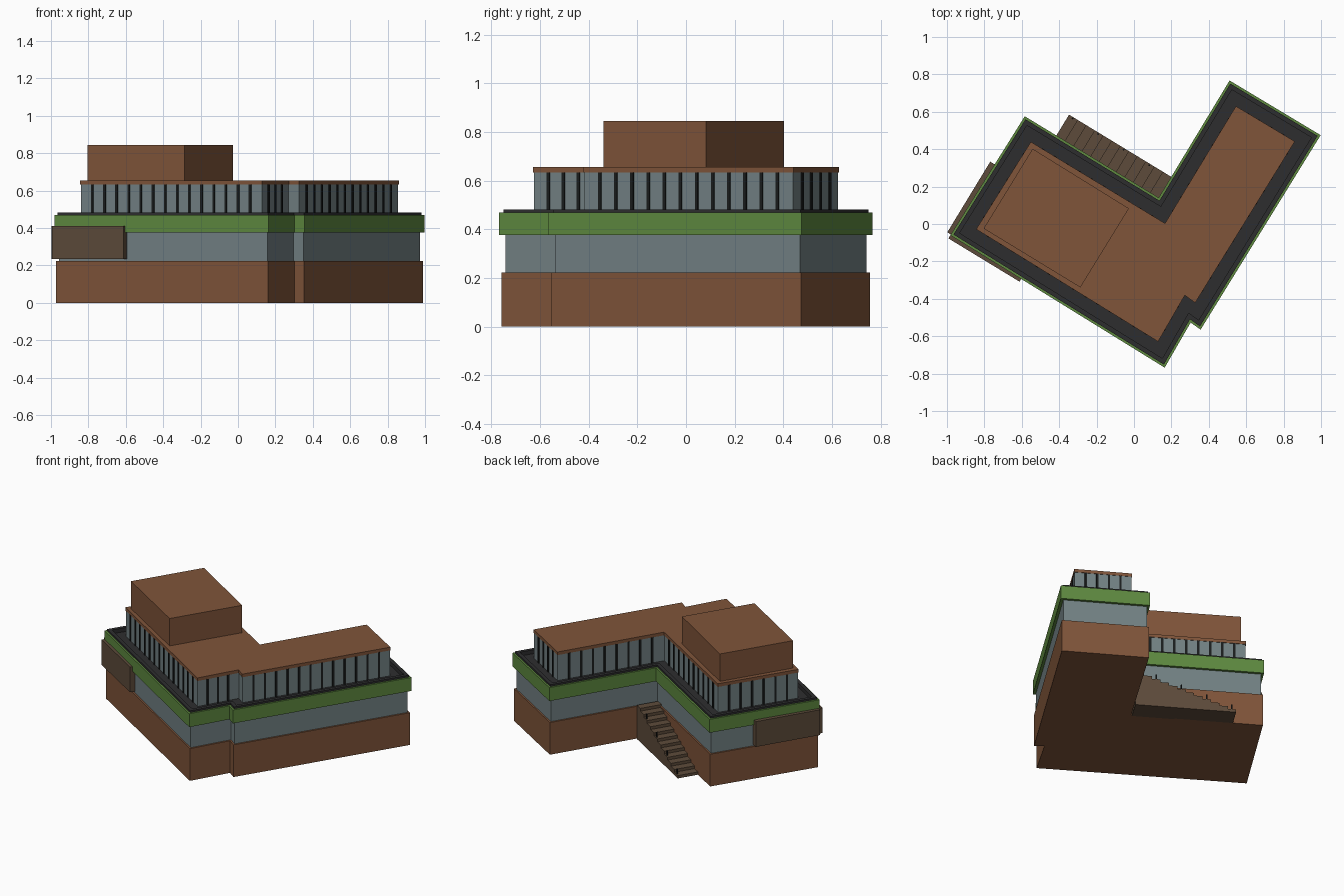
import bpy
import bmesh
import math
from mathutils import Matrix, Vector

if "Cube" in bpy.data.objects:
    bpy.data.objects.remove(bpy.data.objects["Cube"], do_unlink=True)


def material(name, rgb):
    mat = bpy.data.materials.new(name)
    mat.use_nodes = True
    mat.diffuse_color = (*rgb, 1)
    mat.node_tree.nodes["Principled BSDF"].inputs["Base Color"].default_value = (*rgb, 1)
    return mat


BROWN = material("brown cladding", (0.215, 0.09, 0.042))
GREEN = material("green fascia", (0.112, 0.25, 0.05))
GLASS = material("grey glass", (0.17, 0.22, 0.23))
DARK = material("dark terrace", (0.027, 0.027, 0.028))
FRAME = material("black frame", (0.01, 0.012, 0.012))
TIMBER = material("dark timber", (0.11, 0.071, 0.043))


def finish(bm, name, mat):
    bmesh.ops.recalc_face_normals(bm, faces=bm.faces)
    mesh = bpy.data.meshes.new(name)
    bm.to_mesh(mesh)
    bm.free()
    mesh.materials.append(mat)
    obj = bpy.data.objects.new(name, mesh)
    bpy.context.collection.objects.link(obj)
    return obj


def inset(pts, d):
    """Mitred offset of a clockwise outline, inward for positive d."""
    pts = [Vector(p) for p in pts]
    out = []
    for i, p in enumerate(pts):
        a = (p - pts[i - 1]).normalized()
        b = (pts[(i + 1) % len(pts)] - p).normalized()
        na, nb = Vector((a.y, -a.x)), Vector((b.y, -b.x))
        out.append(p + (na + nb) * d / (1 + na.dot(nb)))
    return out


def prism(name, pts, z0, z1, mat):
    bm = bmesh.new()
    low = [bm.verts.new((p[0], p[1], z0)) for p in pts]
    face = bm.faces.new(low)
    new = bmesh.ops.extrude_face_region(bm, geom=[face], use_keep_orig=True)["geom"]
    for v in new:
        if isinstance(v, bmesh.types.BMVert):
            v.co.z = z1
    return finish(bm, name, mat)


def ring(name, outer, inner, z0, z1, mat):
    bm = bmesh.new()
    loops = [[bm.verts.new((p[0], p[1], z)) for p in pts]
             for pts, z in ((outer, z0), (outer, z1), (inner, z1), (inner, z0))]
    n = len(outer)
    for k in range(4):
        a, b = loops[k], loops[(k + 1) % 4]
        for i in range(n):
            j = (i + 1) % n
            bm.faces.new((a[i], a[j], b[j], b[i]))
    return finish(bm, name, mat)


def add_box(bm, origin, angle, lo, hi):
    """Box between two local corners in a frame turned about z."""
    lo, hi = Vector(lo), Vector(hi)
    m = (Matrix.Translation((origin[0], origin[1], 0)) @ Matrix.Rotation(angle, 4, "Z")
         @ Matrix.Translation((lo + hi) / 2) @ Matrix.Diagonal((*(hi - lo), 1)))
    bmesh.ops.create_cube(bm, size=1, matrix=m)


# Footprint, clockwise from the west corner
PLAN = [(-0.982, -0.06), (-0.584, 0.576), (0.132, 0.141), (0.511, 0.767),
        (0.998, 0.475), (0.356, -0.565), (0.303, -0.527), (0.164, -0.768)]
TURN = math.radians(-31.3)
UPPER = inset(PLAN, 0.1)

# Lower storeys
prism("base_storey", inset(PLAN, 0.007), 0, 0.223, BROWN)
prism("middle_glazing", inset(PLAN, 0.018), 0.223, 0.377, GLASS)
prism("fascia_band", PLAN, 0.376, 0.445, GREEN)
ring("fascia_lip", PLAN, inset(PLAN, 0.012), 0.445, 0.469, GREEN)

# Terrace with its low parapet
prism("terrace_floor", inset(PLAN, 0.012), 0.445, 0.455, DARK)
ring("terrace_parapet", inset(PLAN, 0.012), inset(PLAN, 0.036), 0.45, 0.482, DARK)

# Set-back upper storey and flat roof
prism("upper_glazing", inset(UPPER, 0.003), 0.45, 0.634, GLASS)
prism("upper_roof", UPPER, 0.633, 0.655, BROWN)

# Evenly spaced window mullions along every upper wall
bm = bmesh.new()
for i, p in enumerate(UPPER):
    edge = UPPER[(i + 1) % len(UPPER)] - p
    count = max(1, round(edge.length / 0.078))
    angle = math.atan2(edge.y, edge.x)
    for k in range(1, count):
        s = edge.length * k / count
        add_box(bm, p, angle, (s - 0.007, -0.01, 0.452), (s + 0.007, 0.002, 0.634))
finish(bm, "window_mullions", FRAME)

# Rooftop plant room
prism("roof_block", [(-0.804, -0.024), (-0.542, 0.402), (-0.027, 0.083), (-0.287, -0.339)],
      0.65, 0.845, BROWN)

# Two wall panels meeting at the west corner
for name, lo, hi in (("front_panel", (0, -0.02, 0.235), (0.445, 0.018, 0.41)),
                     ("side_panel", (-0.022, 0.005, 0.235), (0.018, 0.447, 0.41))):
    bm = bmesh.new()
    add_box(bm, PLAN[0], TURN, lo, hi)
    finish(bm, name, TIMBER)

# Solid outside staircase climbing to the inner corner
STEPS, RUN, RISE, WIDTH = 12, 0.64, 0.235, 0.13
bm = bmesh.new()
profile = [(0, 0)]
for k in range(STEPS):
    profile += [(k * RUN / STEPS, (k + 1) * RISE / STEPS),
                ((k + 1) * RUN / STEPS, (k + 1) * RISE / STEPS)]
profile.append((RUN, 0))
frame = Matrix.Translation((*PLAN[2], 0)) @ Matrix.Rotation(TURN, 4, "Z")
face = bm.faces.new([bm.verts.new(frame @ Vector((x - RUN, -0.015, z))) for x, z in profile])
new = bmesh.ops.extrude_face_region(bm, geom=[face], use_keep_orig=True)["geom"]
shift = frame.to_3x3() @ Vector((0, WIDTH + 0.015, 0))
bmesh.ops.translate(bm, vec=shift, verts=[v for v in new if isinstance(v, bmesh.types.BMVert)])
finish(bm, "staircase", TIMBER)

# Short posts on the open edge of the stairs
bm = bmesh.new()
for k in range(0, STEPS, 3):
    x, z = (k + 0.5) * RUN / STEPS - RUN, (k + 1) * RISE / STEPS
    add_box(bm, PLAN[2], TURN, (x - 0.004, WIDTH - 0.012, z - 0.005),
            (x + 0.004, WIDTH - 0.004, z + 0.035))
finish(bm, "stair_posts", FRAME)
